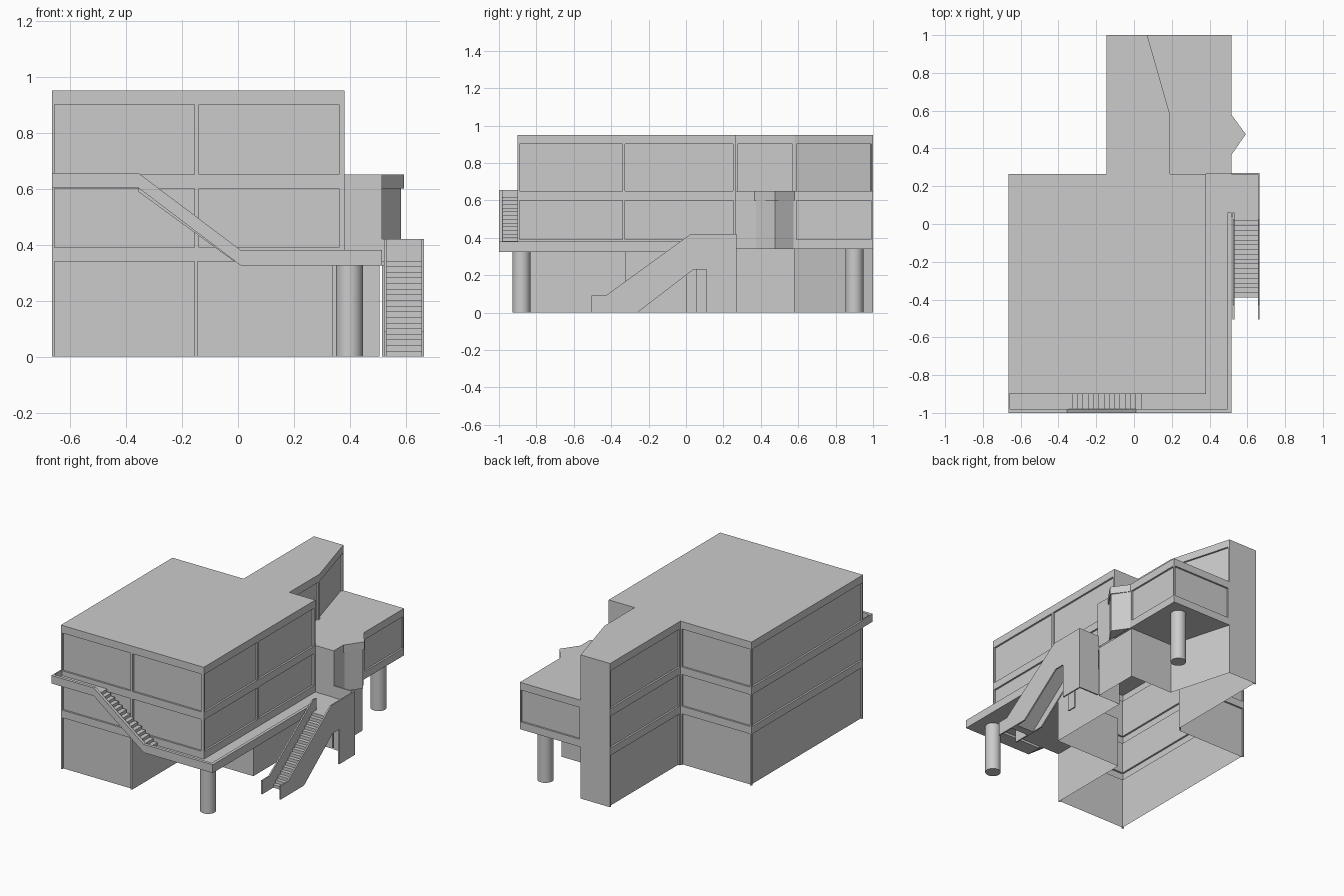
import bpy, bmesh
from mathutils import Vector

if "Cube" in bpy.data.objects:
    bpy.data.objects.remove(bpy.data.objects["Cube"])

G, B, M, P, T = 0.34, 0.39, 0.60, 0.65, 0.95   # floor and band heights
L = -0.665                                     # left side of the house


def finish(name, bm, recalc=True):
    if recalc:
        bmesh.ops.recalc_face_normals(bm, faces=bm.faces)
    me = bpy.data.meshes.new(name)
    bm.to_mesh(me)
    bm.free()
    ob = bpy.data.objects.new(name, me)
    bpy.context.collection.objects.link(ob)
    return ob


def quad(bm, pts):
    return bm.faces.new([bm.verts.new(p) for p in pts])


def prism(name, pts, axis, lo, hi):
    """Extrude a 2D profile along x (y,z), y (x,z) or z (x,y)."""
    place = {'x': lambda a, b, t: (t, a, b), 'y': lambda a, b, t: (a, t, b),
             'z': lambda a, b, t: (a, b, t)}[axis]
    bm = bmesh.new()
    v0 = [bm.verts.new(place(a, b, lo)) for a, b in pts]
    v1 = [bm.verts.new(place(a, b, hi)) for a, b in pts]
    bm.faces.new(v0)
    bm.faces.new(v1)
    for i in range(len(pts)):
        j = (i + 1) % len(pts)
        bm.faces.new((v0[i], v0[j], v1[j], v1[i]))
    return finish(name, bm)


def box(name, x0, x1, y0, y1, z0, z1):
    return prism(name, [(x0, y0), (x1, y0), (x1, y1), (x0, y1)], 'z', z0, z1)


def wall(bm, p0, p1, z0, z1, cols=(), rows=(), depth=0.012):
    """Outward wall sheet with window panels sunk at every column and row."""
    p0, p1 = Vector((*p0, 0)), Vector((*p1, 0))
    length = (p1 - p0).length
    d = (p1 - p0) / length
    inward = Vector((-d.y, d.x, 0)) * depth

    def at(u, z, sunk=False):
        return p0 + d * u + Vector((0, 0, z)) + (inward if sunk else Vector())
    us = sorted({0, length, *[u for c in cols for u in c]})
    zs = sorted({z0, z1, *[z for r in rows for z in r]})
    for ua, ub in zip(us, us[1:]):
        for za, zb in zip(zs, zs[1:]):
            c = [(ua, za), (ub, za), (ub, zb), (ua, zb)]
            sunk = (ua, ub) in cols and (za, zb) in rows
            quad(bm, [at(u, z, sunk) for u, z in c])
            if sunk:
                for a, b in zip(c, c[1:] + c[:1]):
                    if a[1] == b[1] == 0:
                        continue
                    quad(bm, [at(*a), at(*b), at(*b, True), at(*a, True)])


def sheet(bm, pts, z, up=True):
    quad(bm, [(x, y, z) for x, y in (pts if up else pts[::-1])])


def one(length):
    return [(0.01, length - 0.01)]


upper = [(B, M), (P, 0.90)]
three = [(0, G)] + upper

# main house and tall rear wing: hollow, open below
bm = bmesh.new()
wall(bm, (L, -0.9), (0.38, -0.9), G, T, [(0.01, 0.51), (0.525, 1.025)], upper)
wall(bm, (0.38, -0.9), (0.38, 0.265), G, T, [(0.01, 0.56), (0.575, 1.15)], upper)
wall(bm, (0.38, 0.265), (0.19, 0.265), P, T)
wall(bm, (0.19, 0.265), (0.19, 0.58), P, T, [(0.01, 0.305)], [(P, 0.9)])
wall(bm, (0.19, 0.58), (0.07, 1), P, T, [(0.01, 0.427)], [(P, 0.9)])
wall(bm, (0.07, 1), (-0.145, 1), 0, T)
wall(bm, (-0.145, 1), (-0.145, 0.265), 0, T, one(0.735), three)
wall(bm, (-0.145, 0.265), (L, 0.265), 0, T, one(0.52), three)
wall(bm, (L, 0.265), (L, -0.9), 0, T, one(1.165), three)
sheet(bm, [(L, -0.9), (0.38, -0.9), (0.38, 0.265), (0.19, 0.265), (0.19, 0.58),
           (0.07, 1), (-0.145, 1), (-0.145, 0.265), (L, 0.265)], T)
finish("main_house", bm, False)

# stepped-back ground floor walls with the overhang soffits
bm = bmesh.new()
wall(bm, (L, -0.9), (-0.145, -0.9), 0, G, one(0.52), [(0, G)])
path = [(-0.145, -0.9), (-0.145, -0.325), (0.34, -0.325), (0.34, 0.265), (0.505, 0.265),
        (0.505, 0.58), (0.19, 0.58), (0.07, 1)]
for a, b in zip(path, path[1:]):
    wall(bm, a, b, 0, G)
sheet(bm, [(-0.145, -0.9), (0.38, -0.9), (0.38, 0.265), (0.34, 0.265),
           (0.34, -0.325), (-0.145, -0.325)], G, False)
sheet(bm, [(0.19, 0.58), (0.515, 0.58), (0.515, 1), (0.07, 1)], G, False)
finish("ground_floor", bm, False)

# lower rear wing
bm = bmesh.new()
wall(bm, (0.38, 0.265), (0.515, 0.265), G, P)
wall(bm, (0.515, 0.265), (0.515, 0.58), G, P)
wall(bm, (0.515, 0.58), (0.515, 1), G, P, one(0.42), [(B, M)])
wall(bm, (0.515, 1), (0.07, 1), G, P, one(0.445), [(B, M)])
sheet(bm, [(0.19, 0.265), (0.515, 0.265), (0.515, 1), (0.07, 1), (0.19, 0.58)], P)
finish("low_wing", bm, False)

# pointed bay with a slightly wider cap
prism("bay", [(0.515, 0.375), (0.583, 0.475), (0.515, 0.575)], 'z', G, M)
prism("bay_cap", [(0.515, 0.365), (0.592, 0.475), (0.515, 0.58)], 'z', M, P)

# walkway: slabs, raised rims and front parapet
prism("walkway_deck", [(0.01, -0.985), (0.5, -0.985), (0.5, 0.265), (0.38, 0.265),
                       (0.38, -0.9), (0.01, -0.9)], 'z', 0.325, 0.342)
box("upper_landing", L, -0.35, -0.985, -0.9, 0.602, 0.618)
box("landing_end_rim", L, L + 0.008, -0.985, -0.9, 0.602, 0.655)
prism("front_parapet", [(L, 0.602), (-0.355, 0.602), (0.01, 0.325), (0.515, 0.325),
                        (0.515, 0.38), (0.01, 0.38), (-0.355, 0.655), (L, 0.655)],
      'y', -1, -0.98)
box("side_rim", 0.495, 0.515, -0.98, 0.06, 0.325, 0.38)


def stair(name, axis, lo, hi, start, end, n, drop):
    """Stepped profile from the low start to the high end, sloped underneath."""
    (a0, z0), (a1, z1) = start, end
    da, dz = (a1 - a0) / n, (z1 - z0) / n
    pts = []
    for i in range(n):
        pts += [(a0 + i * da, z0 + i * dz), (a0 + i * da, z0 + (i + 1) * dz)]
    pts += [(a1, z1), (a1, z1 - drop), (a0 + 2 * da, z0)]
    return prism(name, pts, axis, lo, hi)


stair("front_stairs", 'y', -0.98, -0.9, (0.04, 0.342), (-0.355, 0.618), 14, 0.03)
stair("side_stairs", 'x', 0.53, 0.658, (-0.39, 0), (0.04, 0.342), 17, 0.045)

# side stair balustrades with their legs, landing and back panel
for name, x, leg, end in (("inner", 0.522, 0.0, 0.06), ("outer", 0.656, 0.11, 0.27)):
    top = 0.23 if leg > 0.04 else 0.2
    pts = [(-0.505, 0), (-0.26, 0), (min(leg, 0.04), top)]
    if leg > 0.04:
        pts.append((leg, top))
    pts += [(leg, 0), (end, 0), (end, 0.42), (0.025, 0.42), (-0.43, 0.09), (-0.505, 0.09)]
    prism(name + "_stair_panel", pts, 'x', x, x + 0.009)
box("stair_landing", 0.5, 0.658, 0.04, 0.265, 0.325, 0.342)
box("stair_back_panel", 0.515, 0.658, 0.262, 0.271, 0, 0.42)

# round pillars
for name, y in (("front_pillar", -0.88), ("rear_pillar", 0.9)):
    bpy.ops.mesh.primitive_cylinder_add(vertices=32, radius=0.048, depth=G,
                                        location=(0.398, y, G / 2))
    bpy.context.object.name = name
    bpy.ops.object.shade_smooth_by_angle()
